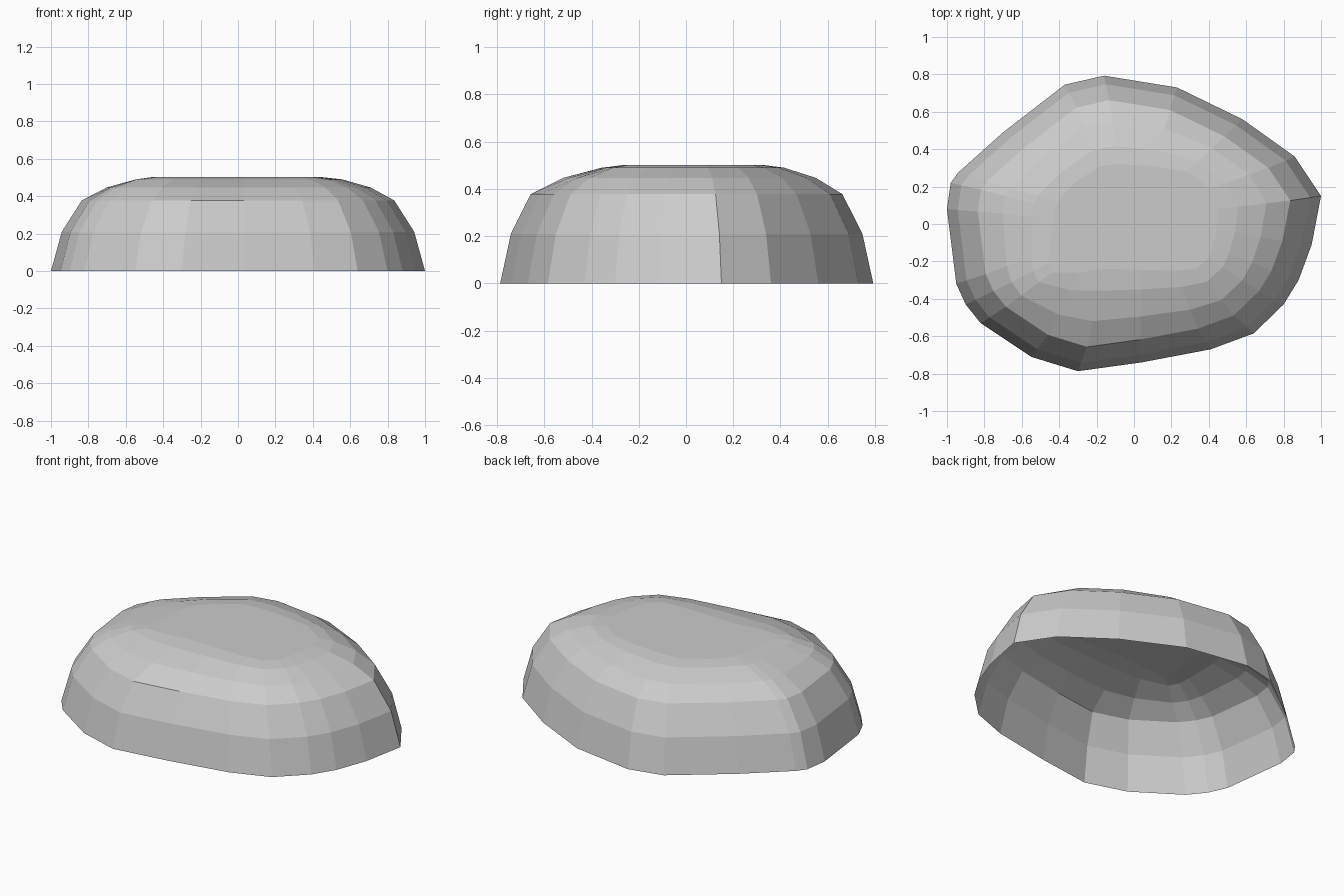
import bpy, bmesh
from mathutils import Vector

# Ground outline of the boulder, counter-clockwise
base = [(1.0, .15), (.86, .36), (.58, .56), (.23, .73), (-.16, .793), (-.37, .745),
        (-.70, .49), (-.94, .275), (-.98, .22), (-1.0, .08), (-.95, -.32), (-.90, -.43),
        (-.82, -.53), (-.55, -.71), (-.30, -.787), (.04, -.74), (.41, -.67), (.64, -.585),
        (.80, -.43), (.88, -.30), (.95, -.11)]

# Edge of the flat top, one point per outline point
plateau = [(.45, .08), (.41, .19), (.28, .28), (.10, .31), (-.08, .32), (-.18, .31),
           (-.32, .22), (-.41, .12), (-.42, .08), (-.43, .03), (-.45, -.14), (-.46, -.21),
           (-.44, -.26), (-.30, -.26), (-.16, -.24), (.04, -.245), (.22, -.25), (.33, -.24),
           (.40, -.18), (.42, -.12), (.44, -.03)]

# Rings: outline scale, blend toward the plateau, height
rings = [(1, 0, 0), (.942, 0, .21), (.835, 0, .378),
         (.835, .33, .447), (.835, .72, .49), (.835, 1, .502)]

bm = bmesh.new()
loops = []
for s, t, z in rings:
    loop = []
    for b, p in zip(base, plateau):
        q = (Vector(b) * s).lerp(Vector(p), t)
        loop.append(bm.verts.new((q.x, q.y, z)))
    loops.append(loop)

# Sides, flat top, open underside
n = len(base)
for lo, hi in zip(loops, loops[1:]):
    for i in range(n):
        j = (i + 1) % n
        bm.faces.new((lo[i], lo[j], hi[j], hi[i]))
bm.faces.new(loops[-1])

mesh = bpy.data.meshes.new("boulder")
bm.to_mesh(mesh)
bm.free()
bpy.context.collection.objects.link(bpy.data.objects.new("boulder", mesh))
